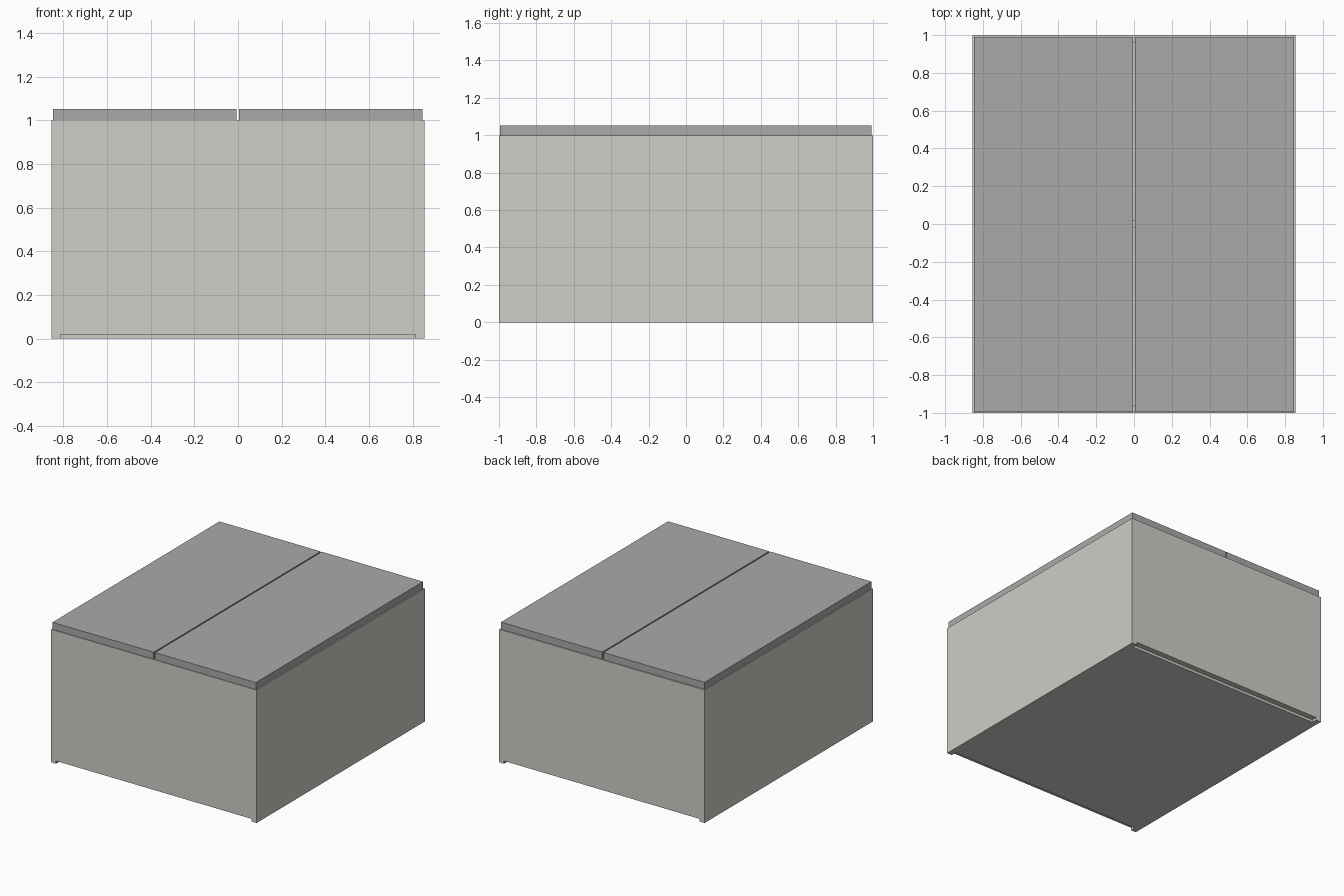
import bpy

if "Cube" in bpy.data.objects:
    bpy.data.objects.remove(bpy.data.objects["Cube"])


def material(name, rgb):
    m = bpy.data.materials.new(name)
    m.diffuse_color = (*rgb, 1)
    m.use_nodes = True
    m.node_tree.nodes["Principled BSDF"].inputs["Base Color"].default_value = m.diffuse_color
    return m


shell_mat = material("pale_grey", (0.62, 0.62, 0.58))
lid_mat = material("mid_grey", (0.4, 0.4, 0.4))


def box(name, x, y, z, mat=None):
    """Box from (min, max) ranges on each axis."""
    bpy.ops.mesh.primitive_cube_add(
        size=1, location=[(r[0] + r[1]) / 2 for r in (x, y, z)])
    ob = bpy.context.object
    ob.name = name
    ob.scale = [r[1] - r[0] for r in (x, y, z)]
    bpy.ops.object.transform_apply(location=False, rotation=False, scale=True)
    if mat:
        ob.data.materials.append(mat)
    return ob


def cut(target, cutter):
    mod = target.modifiers.new("cut", 'BOOLEAN')
    mod.operation = 'DIFFERENCE'
    mod.solver = 'EXACT'
    mod.object = cutter
    bpy.context.view_layer.objects.active = target
    bpy.ops.object.modifier_apply(modifier=mod.name)
    bpy.data.objects.remove(cutter)


HX, HY, T = 0.855, 1.0, 0.042
IX, IY = HX - T, HY - T

# Four walls; front and back stop short of the ground between the sides
walls = box("walls", (-HX, HX), (-HY, HY), (0, 1), shell_mat)
cut(walls, box("cavity_cutter", (-IX, IX), (-IY, IY), (-0.5, 1.5)))
cut(walls, box("notch_cutter", (-IX, IX), (-1.5, 1.5), (-0.5, 0.02)))

# Floor panel and the cross divider glimpsed between the lids
box("floor", (-IX, IX), (-IY, IY), (0, 0.02), shell_mat)
box("divider", (-IX, IX), (-0.02, 0.02), (0.02, 1.0), shell_mat)

# Two lids with a narrow gap between them
for name, x in (("left_lid", (-0.848, -0.006)), ("right_lid", (0.004, 0.846))):
    box(name, x, (-0.995, 0.991), (1.0, 1.053), lid_mat)
